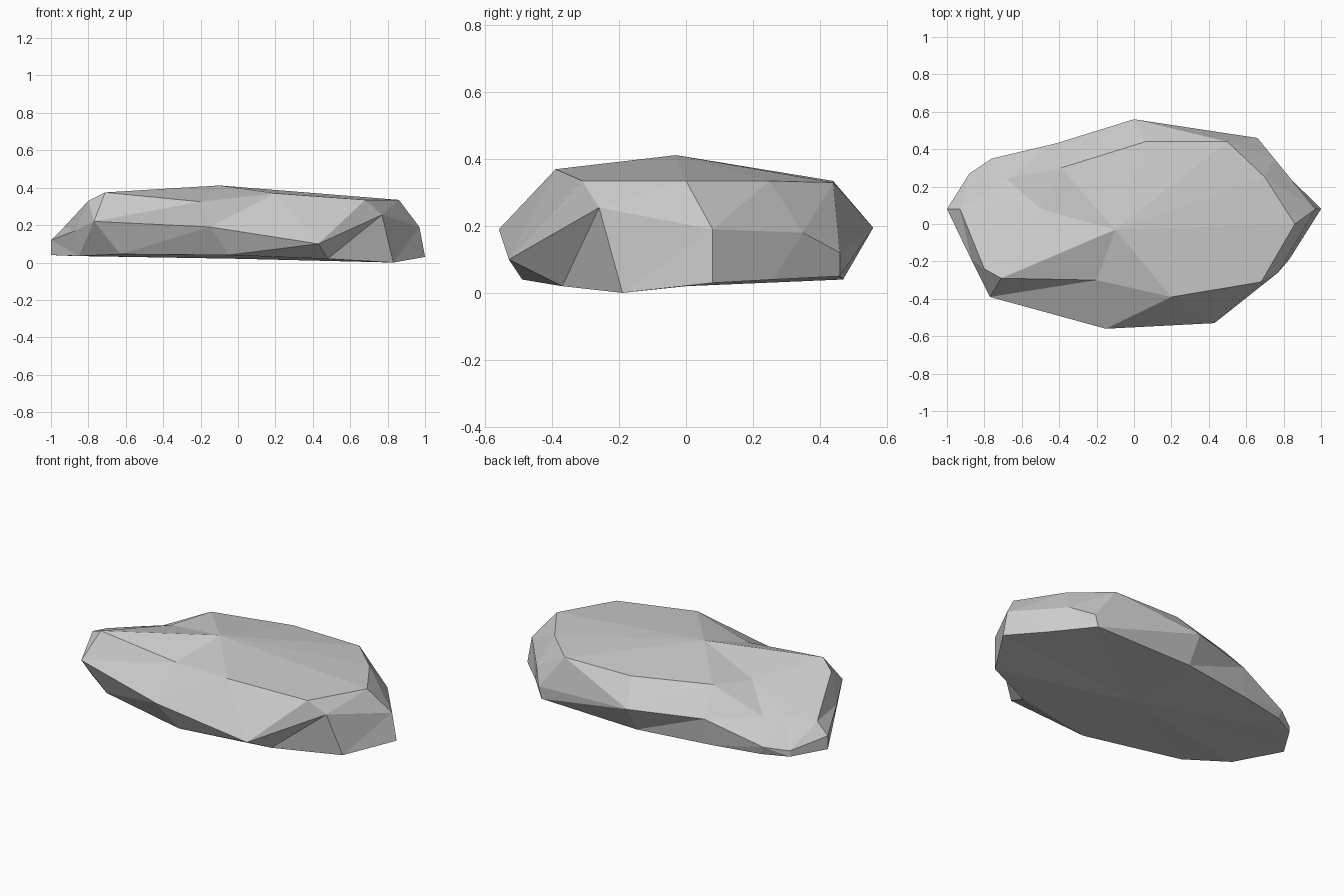
import bpy, bmesh

if "Cube" in bpy.data.objects:
    bpy.data.objects.remove(bpy.data.objects["Cube"])

# Cross-section loops of the boulder, counter-clockwise from the right tip
lower = [(1.0, .08, .03), (.82, .26, .04), (.64, .46, .05), (0, .47, .04),
         (-.45, .40, .04), (-.74, .34, .04), (-.88, .27, .035), (-1.0, .08, .04),
         (-.85, -.18, .035), (-.63, -.35, .045), (-.05, -.49, .04),
         (.48, -.37, .02), (.83, -.19, 0)]
middle = [(.97, .08, .19), (.75, .35, .18), (.66, .46, .12), (0, .56, .195),
          (-.42, .43, .20), (-.76, .35, .09), (-.88, .27, .07), (-1.0, .08, .12),
          (-.87, -.19, .17), (-.77, -.39, .22), (-.15, -.56, .19),
          (.43, -.53, .10), (.77, -.26, .255)]
upper = [(.86, 0, .335), (.70, .25, .335), (.50, .44, .33), (.06, .44, .335),
         (-.39, .30, .35), (-.68, .24, .21), (-.77, .17, .21), (-.93, .08, .19),
         (-.80, -.24, .33), (-.71, -.29, .375), (-.20, -.30, .325),
         (.20, -.39, .37), (.68, -.31, .335)]

bm = bmesh.new()
rings = [[bm.verts.new(p) for p in ring] for ring in (lower, middle, upper)]
n = len(lower)

# Faceted sides
for a, b in zip(rings, rings[1:]):
    for i in range(n):
        j = (i + 1) % n
        bm.faces.new((a[i], a[j], b[j], b[i]))

# Top: a main peak, and a sunken shelf towards the left end
peak = bm.verts.new((-.10, -.03, .412))
shelf = bm.verts.new((-.50, .08, .325))
top = rings[2]
for i in range(n):
    bm.faces.new((top[i], top[(i + 1) % n], shelf if 4 <= i < 9 else peak))
bm.faces.new((peak, top[4], shelf))
bm.faces.new((peak, shelf, top[9]))

# Nearly flat underside
base = bm.verts.new((0, 0, .02))
for i in range(n):
    bm.faces.new((rings[0][(i + 1) % n], rings[0][i], base))

bmesh.ops.triangulate(bm, faces=[f for f in bm.faces if len(f.verts) > 3])
bmesh.ops.recalc_face_normals(bm, faces=bm.faces[:])
mesh = bpy.data.meshes.new("flat_boulder")
bm.to_mesh(mesh)
bm.free()
bpy.context.collection.objects.link(bpy.data.objects.new("flat_boulder", mesh))
